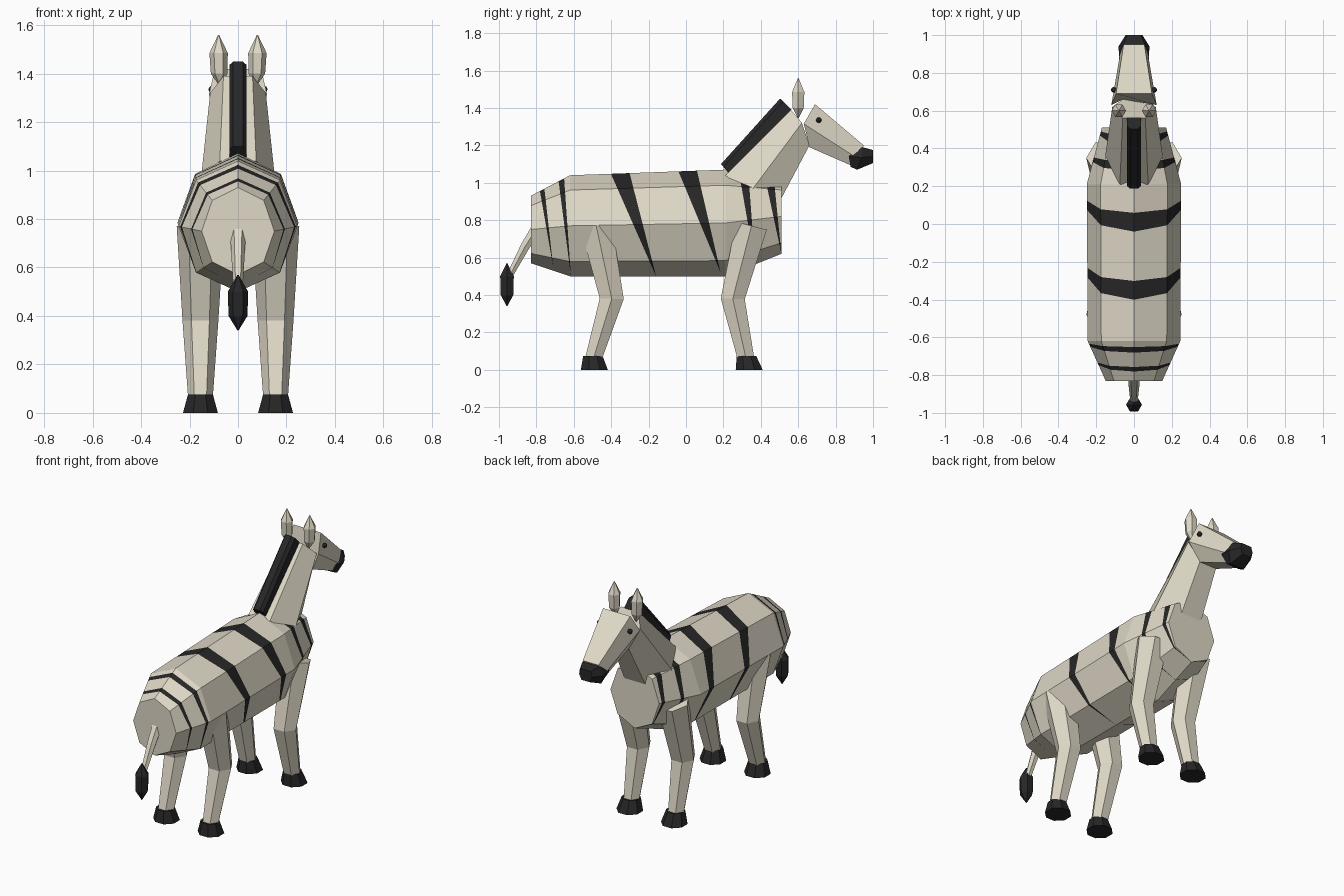
import bpy, bmesh, math
from mathutils import Vector

if "Cube" in bpy.data.objects:
    bpy.data.objects.remove(bpy.data.objects["Cube"])


def material(name, rgb):
    m = bpy.data.materials.new(name)
    m.diffuse_color = (*rgb, 1)
    m.use_nodes = True
    m.node_tree.nodes["Principled BSDF"].inputs["Base Color"].default_value = m.diffuse_color
    return m


cream = material("cream coat", (0.74, 0.69, 0.57))
black = material("charcoal", (0.02, 0.02, 0.021))


def finish(name, bm, *mats):
    bmesh.ops.recalc_face_normals(bm, faces=bm.faces)
    me = bpy.data.meshes.new(name)
    bm.to_mesh(me)
    bm.free()
    for m in mats:
        me.materials.append(m)
    ob = bpy.data.objects.new(name, me)
    bpy.context.collection.objects.link(ob)
    return ob


def loft(rings):
    """Skin equal-length rings of points and cap both ends."""
    bm = bmesh.new()
    loops = [[bm.verts.new(p) for p in r] for r in rings]
    n = len(loops[0])
    for a, b in zip(loops, loops[1:]):
        for i in range(n):
            j = (i + 1) % n
            bm.faces.new((a[i], a[j], b[j], b[i]))
    bm.faces.new(loops[0])
    bm.faces.new(loops[-1][::-1])
    return bm


def tube(name, pts, radii, mat, n=6, phase=0.0, level=False):
    """Tapered tube along a path of fixed x; level keeps the rings horizontal."""
    pts = [Vector(p) for p in pts]
    rings = []
    for i, (p, r) in enumerate(zip(pts, radii)):
        t = (pts[min(i + 1, len(pts) - 1)] - pts[max(i - 1, 0)]).normalized()
        if level:
            t = Vector((0, 0, 1))
        u = Vector((1, 0, 0))
        v = u.cross(t)
        angles = [phase + 2 * math.pi * k / n for k in range(n)]
        rings.append([p + u * r * math.cos(a) + v * r * math.sin(a) for a in angles])
    return finish(name, loft(rings), mat)


def hex_ring(top, mid, low):
    """Six-sided mirrored ring from three (half width, y, z) corners."""
    right = [Vector(p) for p in (top, mid, low)]
    return right + [Vector((-p.x, p.y, p.z)) for p in reversed(right)]


# Body: eight-sided barrel, given as (y, half width, half height, centre z)
body_rings = []
for y, w, h, z in [(-0.83, 0.15, 0.18, 0.75), (-0.62, 0.245, 0.27, 0.77),
                   (0.21, 0.25, 0.285, 0.785), (0.51, 0.17, 0.2, 0.82)]:
    body_rings.append([Vector((w * math.sin(k * math.pi / 4), y, z + h * math.cos(k * math.pi / 4)))
                       for k in range(8)])
bm = loft(body_rings)

# Stripes: slanted wedges (back y, front y, top z, tip y, tip z) cut into the body
stripes = [(-0.78, -0.755, 0.95, -0.71, 0.55), (-0.68, -0.65, 1.0, -0.615, 0.5),
           (-0.40, -0.30, 1.045, -0.16, 0.5), (-0.04, 0.06, 1.06, 0.185, 0.52),
           (0.30, 0.34, 0.96, 0.37, 0.56), (0.435, 0.475, 0.97, 0.51, 0.62)]
for back, front, zt, ty, tz in stripes:
    for y in (back, front):
        bmesh.ops.bisect_plane(bm, geom=bm.verts[:] + bm.edges[:] + bm.faces[:], dist=1e-5,
                               plane_co=(0, ty, tz), plane_no=(0, zt - tz, ty - y))
for f in bm.faces:
    c = f.calc_center_median()
    for back, front, zt, ty, tz in stripes:
        s = (c.z - tz) / (zt - tz)
        if s > 0 and ty + (back - ty) * s < c.y < ty + (front - ty) * s:
            f.material_index = 1
finish("body", bm, cream, black)

# Neck and head
finish("neck", loft([
    hex_ring((0.075, 0.21, 1.04), (0.155, 0.34, 0.945), (0.075, 0.48, 0.86)),
    hex_ring((0.06, 0.56, 1.39), (0.115, 0.62, 1.32), (0.06, 0.66, 1.20))]), cream)
finish("head", loft([
    hex_ring((0.095, 0.69, 1.42), (0.12, 0.63, 1.315), (0.06, 0.66, 1.19)),
    hex_ring((0.055, 0.95, 1.20), (0.072, 0.91, 1.135), (0.045, 0.90, 1.085))]), cream)

# Muzzle cap
finish("muzzle", loft([
    hex_ring((0.058, 0.905, 1.185), (0.078, 0.87, 1.14), (0.045, 0.88, 1.085)),
    hex_ring((0.06, 0.945, 1.19), (0.082, 0.94, 1.135), (0.05, 0.915, 1.07)),
    hex_ring((0.035, 1.0, 1.175), (0.045, 1.0, 1.14), (0.03, 1.0, 1.105))]), black)

# Mane: bevelled strip along the back of the neck
finish("mane", loft([
    hex_ring((0.02, 0.187, 1.10), (0.036, 0.2, 1.087), (0.036, 0.23, 1.05)),
    hex_ring((0.02, 0.503, 1.45), (0.036, 0.518, 1.435), (0.036, 0.565, 1.39))]), black)

# Tail and tuft
tube("tail", [(0, -0.79, 0.77), (0, -0.86, 0.66), (0, -0.95, 0.49)], [0.034, 0.028, 0.018], cream)
tube("tail_tuft", [(0, -0.957, z) for z in (0.34, 0.40, 0.50, 0.57)],
     [0.002, 0.039, 0.042, 0.002], black, level=True)

for side, s in (("left", -1), ("right", 1)):
    x = 0.155 * s
    # Ear
    tube(side + "_ear", [(0.072 * s, 0.6, 1.345), (0.078 * s, 0.6, 1.40),
                         (0.08 * s, 0.6, 1.485), (0.08 * s, 0.6, 1.56)],
         [0.002, 0.034, 0.038, 0.002], cream, level=True)
    # Eye
    bm = bmesh.new()
    bmesh.ops.create_icosphere(bm, subdivisions=2, radius=0.015)
    bmesh.ops.translate(bm, vec=(0.107 * s, 0.71, 1.335), verts=bm.verts)
    finish(side + "_eye", bm, black)
    # Legs and hooves: y of hip, knee, ankle and sole
    for end, hip, knee, ankle, sole in (("front", 0.35, 0.25, 0.323, 0.338),
                                        ("rear", -0.48, -0.397, -0.498, -0.49)):
        tube(f"{side}_{end}_leg", [(x, hip, 0.77), (x, knee, 0.38), (x, ankle, 0.05)],
             [0.098, 0.074, 0.05], cream)
        tube(f"{side}_{end}_hoof", [(x, sole, 0), (x, ankle, 0.075)],
             [0.078, 0.056], black, n=8, phase=math.pi / 8, level=True)
        # Smooth shading is left off so every facet stays crisp
